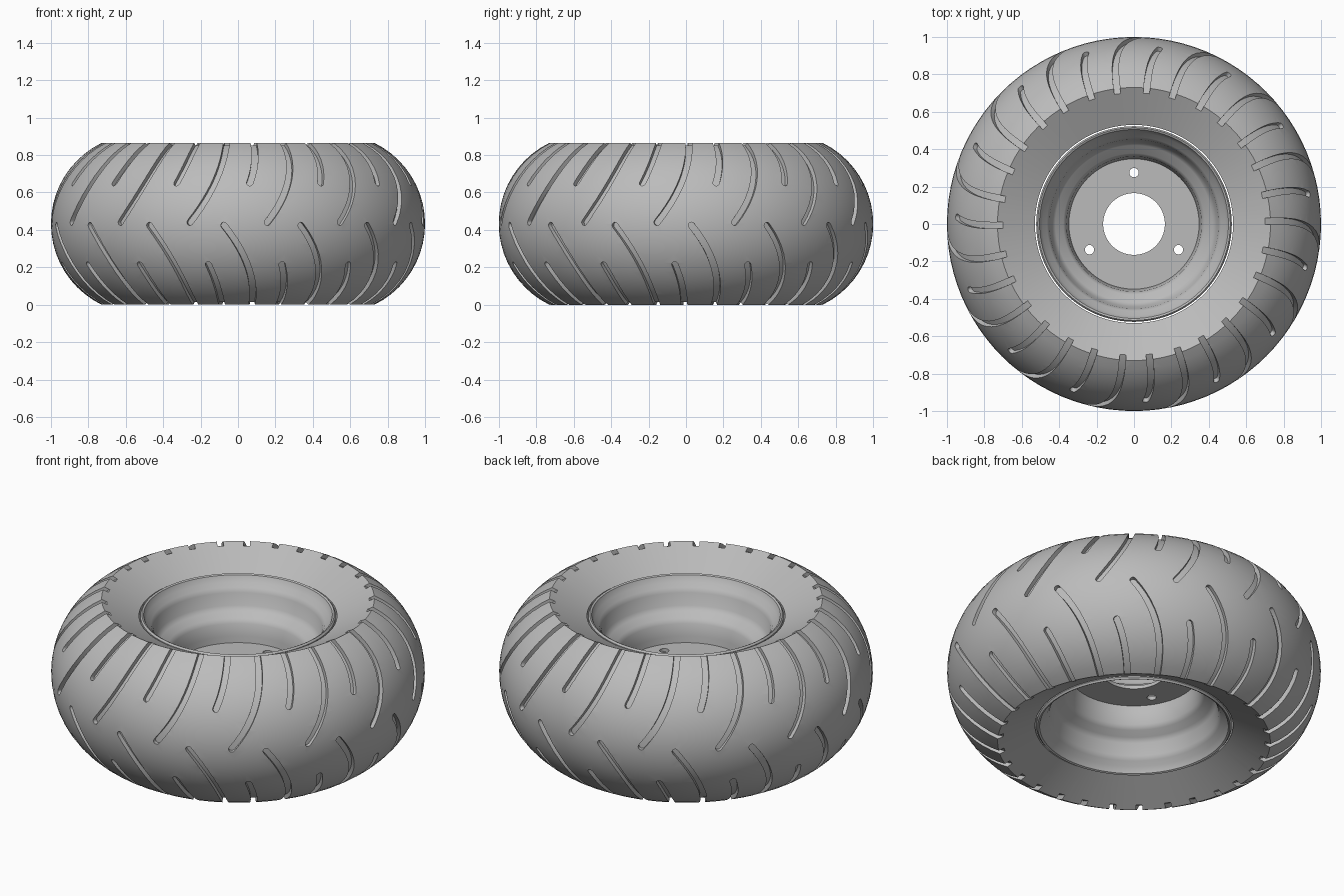
import bpy, bmesh
from math import sin, cos, radians, pi
from mathutils import Vector, Matrix

cube = bpy.data.objects.get("Cube")
if cube:
    bpy.data.objects.remove(cube)

MID = 0.4325            # half the wheel width
ARC, ARC_C = 0.481, 0.519   # tread arc radius and its centre radius
EDGE = 64               # tread arc half angle, degrees
PITCH = 24              # angle between repeats of the tread pattern

grey = bpy.data.materials.new("plain grey")
grey.use_nodes = True
colour = (0.5, 0.5, 0.5, 1)
grey.diffuse_color = colour
grey.node_tree.nodes["Principled BSDF"].inputs["Base Color"].default_value = colour


def make_object(name, bm):
    bmesh.ops.recalc_face_normals(bm, faces=bm.faces)
    mesh = bpy.data.meshes.new(name)
    bm.to_mesh(mesh)
    bm.free()
    mesh.materials.append(grey)
    obj = bpy.data.objects.new(name, mesh)
    bpy.context.collection.objects.link(obj)
    return obj


def lathe(name, profile, segments=96):
    """Spin a closed (radius, height) loop around z."""
    bm = bmesh.new()
    rings = []
    for i in range(segments):
        a = 2 * pi * i / segments
        rings.append([bm.verts.new((r * cos(a), r * sin(a), z)) for r, z in profile])
    n = len(profile)
    for i in range(segments):
        a, b = rings[i], rings[(i + 1) % segments]
        for j in range(n):
            k = (j + 1) % n
            bm.faces.new((a[j], b[j], b[k], a[k]))
    return make_object(name, bm)


def cut(obj, cutter):
    cutter.hide_render = True
    mod = obj.modifiers.new("cut", "BOOLEAN")
    mod.operation = "DIFFERENCE"
    mod.solver = "EXACT"
    mod.object = cutter
    bpy.ops.object.select_all(action="DESELECT")
    bpy.context.view_layer.objects.active = obj
    obj.select_set(True)
    bpy.ops.object.modifier_apply(modifier=mod.name)
    bpy.data.objects.remove(cutter)
    bpy.ops.object.shade_smooth_by_angle(angle=radians(35))


def tread_point(phi, start, side):
    """Point and normal on the tread; the groove sweeps back toward the middle."""
    u = max(0, (EDGE - phi) / EDGE)
    theta = radians(start - 10.5 * u ** 2.4)
    p = radians(phi)
    out = Vector((cos(theta), sin(theta), 0))
    normal = out * cos(p) + Vector((0, 0, side * sin(p)))
    return out * ARC_C + Vector((0, 0, MID)) + normal * ARC, normal


def add_groove(bm, start, tip, side, half=0.017, depth=0.025, steps=16):
    """Sweep a rectangular section along the tread, with a round tip."""
    sections = []
    for i in range(steps + 1):
        phi = 78 + (tip - 78) * i / steps
        p, normal = tread_point(phi, start, side)
        along = (tread_point(phi - 0.1, start, side)[0] - p).normalized()
        sections.append((p, normal, along, half))
    p, normal, along, _ = sections[-1]
    for a in (30, 55, 80):
        a = radians(a)
        sections.append((p + along * half * sin(a), normal, along, half * cos(a)))
    rings = []
    for p, normal, along, w in sections:
        across = normal.cross(along).normalized() * w
        low, high = p - normal * depth, p + normal * 0.04
        rings.append([bm.verts.new(v) for v in
                      (low - across, low + across, high + across, high - across)])
    for a, b in zip(rings, rings[1:]):
        for j in range(4):
            k = (j + 1) % 4
            bm.faces.new((a[j], a[k], b[k], b[j]))
    bm.faces.new(rings[0])
    bm.faces.new(rings[-1])


# Tyre: round tread, dished sidewalls, straight bore
tyre_profile = [(0.53, 0.10)]
for i in range(21):
    p = radians(-EDGE + 2 * EDGE * i / 20)
    tyre_profile.append((ARC_C + ARC * cos(p), MID + ARC * sin(p)))
tyre_profile.append((0.53, 2 * MID - 0.10))
tyre = lathe("tyre", tyre_profile)

# Tread grooves: alternating long and short, staggered between both halves
bm = bmesh.new()
for side, shift in ((1, 25.2), (-1, 35.8)):
    for i in range(360 // PITCH):
        add_groove(bm, shift + i * PITCH, 1, side)
        add_groove(bm, shift + i * PITCH - 12.6, 27, side)
cut(tyre, make_object("groove_cutter", bm))

# Rim: stepped barrel on both sides of a thin centre disc
upper = [(0.523, 0.765), (0.515, 0.775), (0.505, 0.77), (0.49, 0.735),
         (0.465, 0.715), (0.452, 0.69), (0.44, 0.62), (0.42, 0.595),
         (0.378, 0.575), (0.361, 0.55), (0.352, 0.48), (0.348, MID + 0.01),
         (0.165, MID + 0.01)]
lower = [(r, 2 * MID - z) for r, z in reversed(upper)]
rim = lathe("rim", upper + lower)

# Three bolt holes through the disc
bm = bmesh.new()
for angle in (90, 210, 330):
    a = radians(angle)
    place = Matrix.Translation((0.275 * cos(a), 0.275 * sin(a), MID))
    bmesh.ops.create_cone(bm, cap_ends=True, segments=24, radius1=0.025,
                          radius2=0.025, depth=0.1, matrix=place)
cut(rim, make_object("bolt_hole_cutter", bm))
